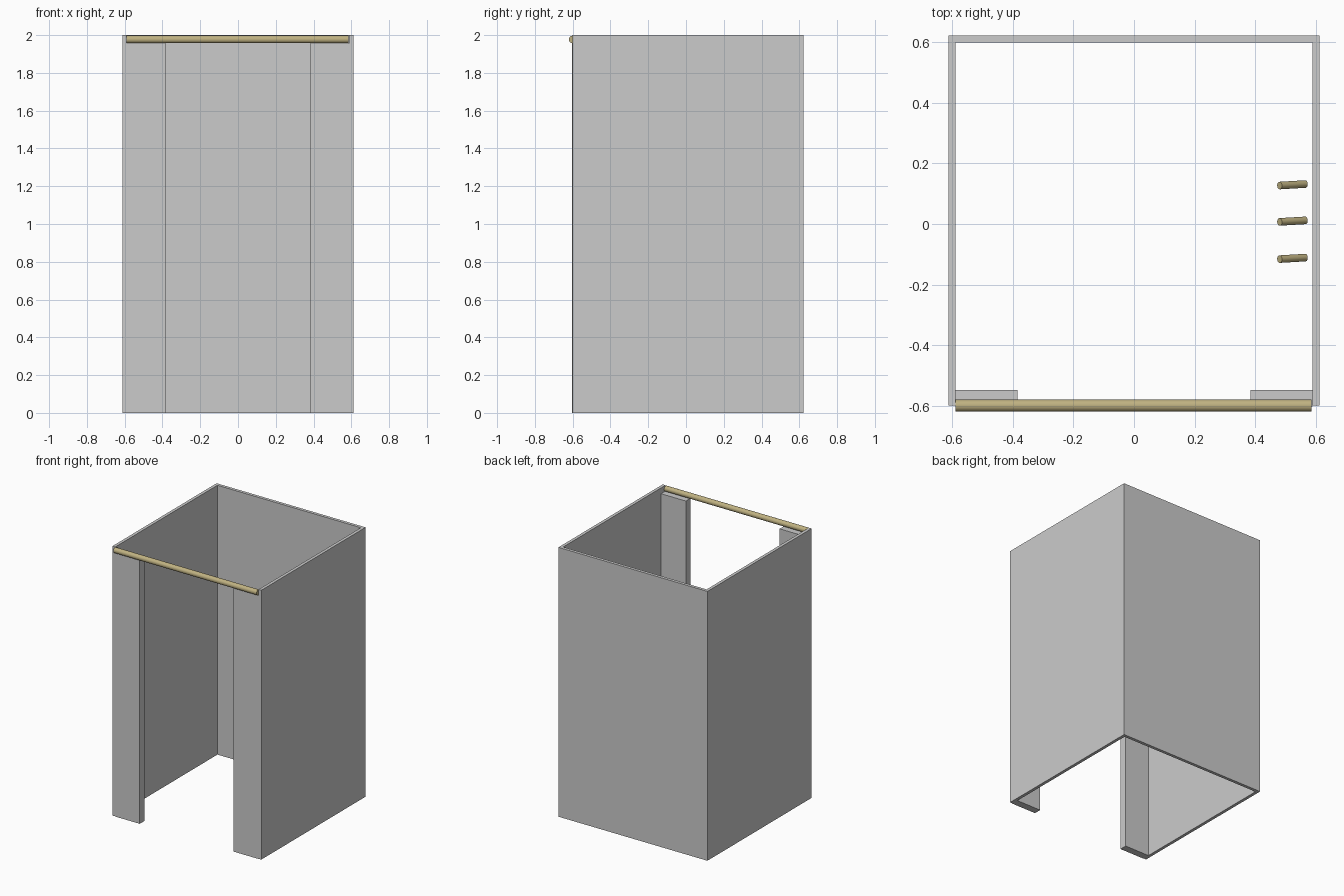
import bpy, bmesh
from mathutils import Vector

if "Cube" in bpy.data.objects:
    bpy.data.objects.remove(bpy.data.objects["Cube"])

brass = bpy.data.materials.new("brass")
brass.diffuse_color = (0.52, 0.44, 0.22, 1)
brass.use_nodes = True
brass.node_tree.nodes["Principled BSDF"].inputs["Base Color"].default_value = brass.diffuse_color


def prism(name, outline, height):
    """Extrude a flat outline upward from the floor."""
    bm = bmesh.new()
    face = bm.faces.new([bm.verts.new((x, y, 0)) for x, y in outline])
    top = bmesh.ops.extrude_face_region(bm, geom=[face])["geom"]
    bmesh.ops.translate(bm, vec=(0, 0, height),
                        verts=[v for v in top if isinstance(v, bmesh.types.BMVert)])
    bmesh.ops.recalc_face_normals(bm, faces=bm.faces)
    mesh = bpy.data.meshes.new(name)
    bm.to_mesh(mesh)
    bm.free()
    obj = bpy.data.objects.new(name, mesh)
    bpy.context.collection.objects.link(obj)
    return obj


def bar(name, start, end, radius):
    """Round brass bar between two points."""
    a, b = Vector(start), Vector(end)
    bpy.ops.mesh.primitive_cylinder_add(vertices=32, radius=radius,
                                        depth=(b - a).length, location=(a + b) / 2)
    obj = bpy.context.object
    obj.name = name
    obj.rotation_euler = (b - a).to_track_quat('Z', 'Y').to_euler()
    obj.data.materials.append(brass)
    bpy.ops.object.shade_smooth_by_angle()
    return obj


# Three-sided enclosure, open at the front, top and bottom
W, T, FRONT, BACK = 0.612, 0.023, -0.60, 0.623
prism("booth_walls", [(-W, FRONT), (-W, BACK), (W, BACK), (W, FRONT),
                      (W - T, FRONT), (W - T, BACK - T),
                      (-W + T, BACK - T), (-W + T, FRONT)], 2.0)

# Narrow front panels either side of the doorway
for side, label in ((-1, "left"), (1, "right")):
    prism(f"{label}_front_panel",
          [(side * x, y) for x, y in ((0.385, -0.603), (0.589, -0.603),
                                      (0.589, -0.548), (0.385, -0.548))], 1.957)

# Curtain rod across the doorway
bar("curtain_rod", (-0.59, -0.60, 1.977), (0.586, -0.60, 1.977), 0.02)

# Slanted coat pegs inside the right wall
for i, y in enumerate((-0.113, 0.01, 0.13)):
    bar(f"coat_peg_{i + 1}", (0.566, y + 0.002, 1.45), (0.481, y - 0.003, 1.52), 0.0125)
